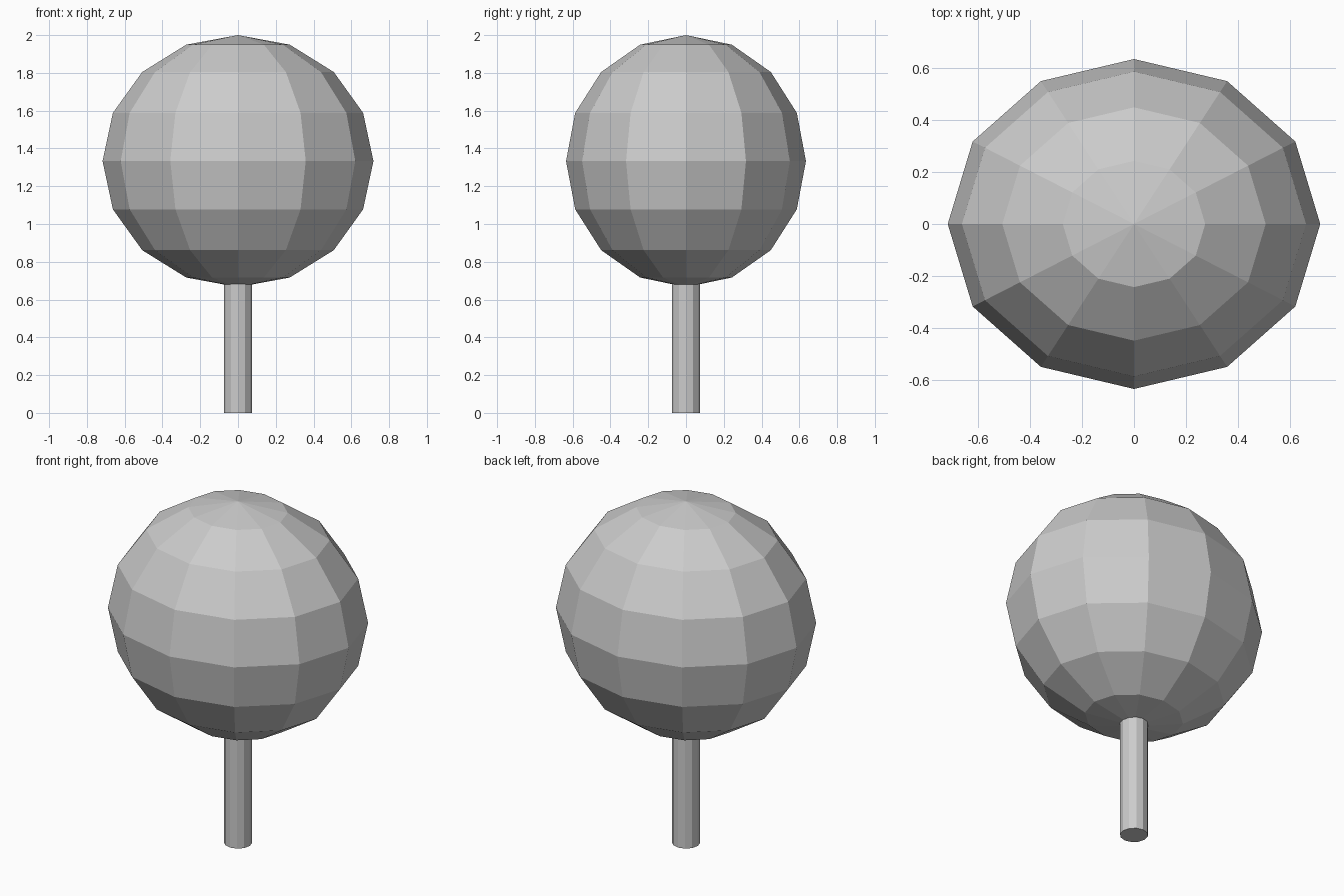
import bpy
import bmesh
from mathutils import Matrix

cube = bpy.data.objects.get("Cube")
if cube:
    bpy.data.objects.remove(cube, do_unlink=True)

SIDES = 12
CROWN_SIZE = (0.717, 0.635, 0.667)
CROWN_Z = 1.333
TRUNK_RADIUS = 0.075
TRUNK_HEIGHT = 0.72

# Single plain grey shared by both parts
grey = bpy.data.materials.new("plain grey")
grey.use_nodes = True
colour = (0.6, 0.6, 0.6, 1)
grey.diffuse_color = colour
grey.node_tree.nodes["Principled BSDF"].inputs["Base Color"].default_value = colour


def add_part(name, bm):
    mesh = bpy.data.meshes.new(name)
    bm.to_mesh(mesh)
    bm.free()
    mesh.materials.append(grey)
    part = bpy.data.objects.new(name, mesh)
    bpy.context.collection.objects.link(part)
    return part


# Crown: faceted sphere, slightly wider than deep
bm = bmesh.new()
bmesh.ops.create_uvsphere(bm, u_segments=SIDES, v_segments=8, radius=1,
                          matrix=Matrix.Diagonal((*CROWN_SIZE, 1)))
add_part("crown", bm).location.z = CROWN_Z

# Trunk: capped faceted cylinder ending just inside the crown
bm = bmesh.new()
bmesh.ops.create_cone(bm, cap_ends=True, segments=SIDES, radius1=TRUNK_RADIUS,
                      radius2=TRUNK_RADIUS, depth=TRUNK_HEIGHT)
add_part("trunk", bm).location.z = TRUNK_HEIGHT / 2
